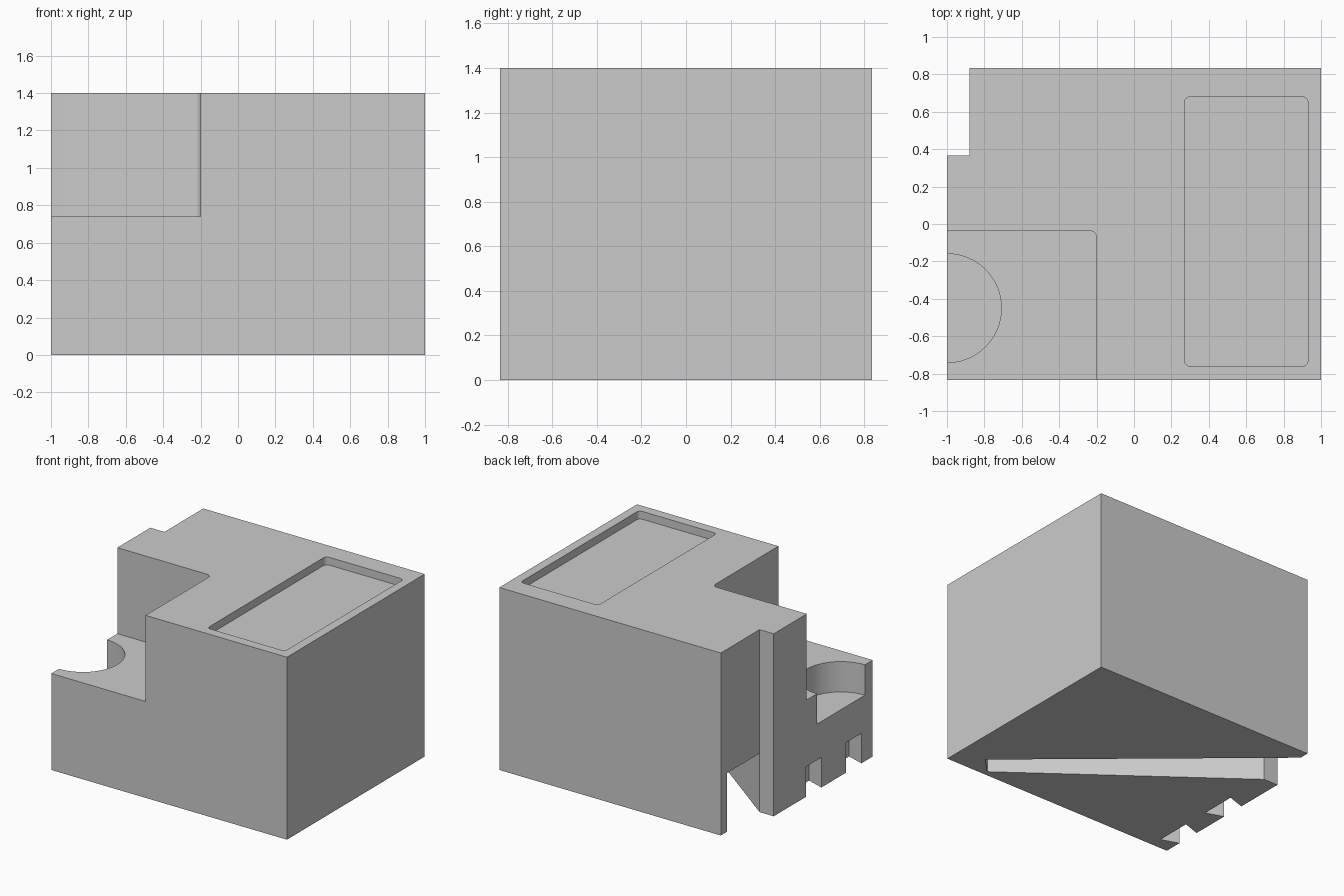
import bpy
import bmesh
import math

cube = bpy.data.objects.get("Cube")
if cube:
    bpy.data.objects.remove(cube, do_unlink=True)

W, D, H = 1.0, 0.835, 1.4      # half width, half depth, height
OUT = 0.2                      # how far cutters overshoot the block

grey = bpy.data.materials.new("plain_grey")
grey.use_nodes = True
color = (0.6, 0.6, 0.6, 1)
grey.diffuse_color = color
grey.node_tree.nodes["Principled BSDF"].inputs["Base Color"].default_value = color


def prism(name, points, z0, z1):
    """Upright prism over a 2D outline."""
    bm = bmesh.new()
    base = bm.faces.new([bm.verts.new((x, y, z0)) for x, y in points])
    top = bmesh.ops.extrude_face_region(bm, geom=[base])["geom"]
    moved = [v for v in top if isinstance(v, bmesh.types.BMVert)]
    bmesh.ops.translate(bm, verts=moved, vec=(0, 0, z1 - z0))
    bmesh.ops.recalc_face_normals(bm, faces=bm.faces)
    mesh = bpy.data.meshes.new(name)
    bm.to_mesh(mesh)
    bm.free()
    mesh.materials.append(grey)
    obj = bpy.data.objects.new(name, mesh)
    bpy.context.collection.objects.link(obj)
    return obj


def arc(cx, cy, r, start, sweep, steps):
    angles = [math.radians(start + sweep * i / steps) for i in range(steps + 1)]
    return [(cx + r * math.cos(a), cy + r * math.sin(a)) for a in angles]


def rounded_rect(x0, x1, y0, y1, r):
    corners = [(x1 - r, y1 - r), (x0 + r, y1 - r), (x0 + r, y0 + r), (x1 - r, y0 + r)]
    return [p for i, (x, y) in enumerate(corners) for p in arc(x, y, r, 90 * i, 90, 8)]


def cut(body, cutter):
    cutter.hide_render = True
    mod = body.modifiers.new(cutter.name, "BOOLEAN")
    mod.operation = "DIFFERENCE"
    mod.solver = "EXACT"
    mod.object = cutter
    bpy.ops.object.modifier_apply(modifier=mod.name)
    bpy.data.objects.remove(cutter, do_unlink=True)


# Block with a full-height notch in its back corner
NX, NY = -0.88, 0.365
body = prism("block_body", [(-W, -D), (W, -D), (W, D), (NX, D), (NX, NY), (-W, NY)], 0, H)
bpy.context.view_layer.objects.active = body
body.select_set(True)

# Front corner step with one rounded inner corner
STEP = 0.74
step = [(-W - OUT, -D - OUT), (-0.2, -D - OUT)]
step += arc(-0.24, -0.075, 0.04, 0, 90, 8) + [(-W - OUT, -0.035)]
cut(body, prism("step_cutter", step, STEP, H + OUT))

# Half-round cup in the step
cut(body, prism("cup_cutter", arc(-W, -0.45, 0.291, 0, 360, 64)[:-1], 0.507, STEP + OUT))

# Shallow tray in the top
cut(body, prism("tray_cutter", rounded_rect(0.27, 0.93, -0.76, 0.68, 0.03), H - 0.06, H + OUT))

# Tapered diagonal channel in the underside, open into the corner notch
near, far = (0.79, -0.675), (0.669, -0.795)
near_slope = (near[1] - 0.76) / (near[0] - NX)
far_slope = (far[1] - NY) / (far[0] - NX)
lip = 0.05
channel = [(NX - lip, 0.76 - lip * near_slope), near, far, (NX, NY), (NX - lip, NY)]
cut(body, prism("channel_cutter", channel, -OUT, 0.45))

# Two dovetail slots low on the side
for i, y in enumerate((-0.12, -0.605)):
    half, flare, depth = 0.093, 0.045, 0.135
    k = flare / depth
    mouth = half - k * OUT
    outline = [(-W - OUT, y - mouth), (-W + depth, y - half - flare),
               (-W + depth, y + half + flare), (-W - OUT, y + mouth)]
    cut(body, prism(f"dovetail_cutter_{i}", outline, -OUT, 0.23))

bpy.ops.object.shade_smooth_by_angle(angle=math.radians(30))
